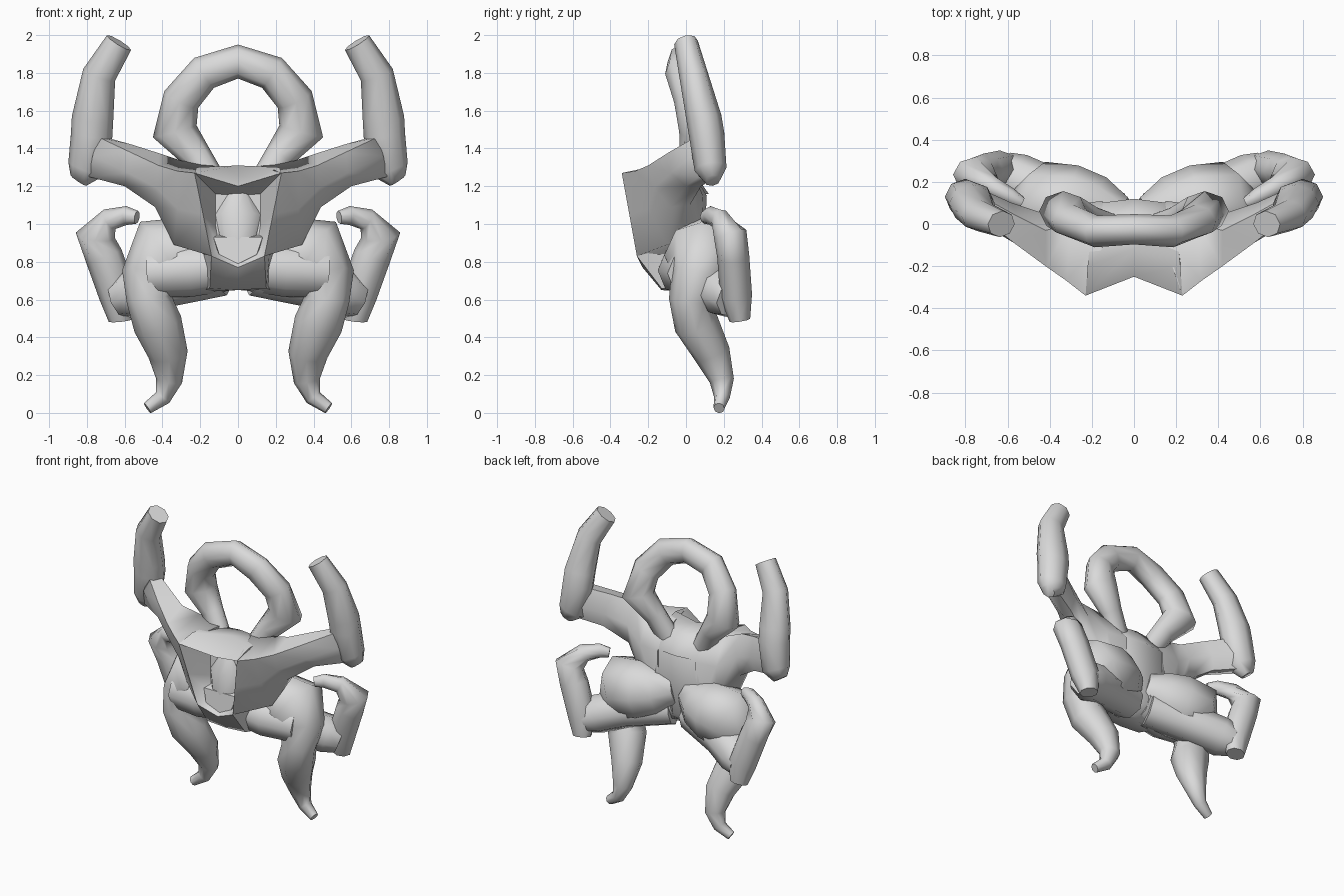
import bpy, bmesh, math
from mathutils import Vector

default_cube = bpy.data.objects.get("Cube")
if default_cube:
    bpy.data.objects.remove(default_cube, do_unlink=True)

clay = bpy.data.materials.new("clay grey")
clay.use_nodes = True
clay.diffuse_color = (0.7, 0.7, 0.7, 1)
clay.node_tree.nodes["Principled BSDF"].inputs["Base Color"].default_value = clay.diffuse_color


def loft(name, rings, mirrored=False, smooth_angle=60):
    """Join equal-length point rings with quads and cap both ends."""
    bm = bmesh.new()
    loops = [[bm.verts.new(point) for point in ring] for ring in rings]
    for lower, upper in zip(loops, loops[1:]):
        count = len(lower)
        for i in range(count):
            j = (i + 1) % count
            bm.faces.new((lower[i], lower[j], upper[j], upper[i]))
    bm.faces.new(loops[0])
    bm.faces.new(loops[-1])
    bmesh.ops.recalc_face_normals(bm, faces=bm.faces)
    mesh = bpy.data.meshes.new(name)
    bm.to_mesh(mesh)
    bm.free()
    mesh.materials.append(clay)
    part = bpy.data.objects.new(name, mesh)
    bpy.context.scene.collection.objects.link(part)
    if mirrored:
        modifier = part.modifiers.new("other side", "MIRROR")
        modifier.use_mirror_merge = False
    bpy.ops.object.select_all(action="DESELECT")
    part.select_set(True)
    bpy.context.view_layer.objects.active = part
    bpy.ops.object.shade_smooth_by_angle(angle=math.radians(smooth_angle))


def limb(name, path, depth=1.0, sides=8, mirrored=True):
    """Sweep a round section along (x, y, z, radius) stations."""
    centres = [Vector(station[:3]) for station in path]
    rings = []
    for i, centre in enumerate(centres):
        before = centres[max(i - 1, 0)]
        after = centres[min(i + 1, len(centres) - 1)]
        incoming = (centre - before).normalized()
        outgoing = (after - centre).normalized()
        tangent = (incoming + outgoing).normalized()
        across = Vector((0, 1, 0)).cross(tangent).normalized()
        deep = tangent.cross(across)
        radius = path[i][3]
        ring = []
        for k in range(sides):
            turn = math.tau * k / sides
            ring.append(centre + radius * (across * math.cos(turn)
                                           + deep * math.sin(turn) * depth))
        rings.append(ring)
    loft(name, rings, mirrored)


def both_halves(half):
    """Complete a ring from its crown-to-chin half."""
    return half + [(-x, y, z) for x, y, z in reversed(half[1:-1])]


# Core body with the hollow face at the front, lofted from recess to back
recess = [(0, -.12, 1.15), (.12, -.14, 1.16), (.12, -.14, 1), (.1, -.15, .88), (0, -.15, .84)]
rim = [(0, -.25, 1.2), (.23, -.34, 1.27), (.185, -.3, 1.05), (.14, -.26, .83), (0, -.23, .77)]
collar = [(0, -.12, 1.31), (.22, -.2, 1.3), (.2, -.15, 1.03), (.15, -.13, .66), (0, -.13, .65)]
shoulder = [(0, .03, 1.29), (.2, 0, 1.29), (.25, .03, 1), (.2, .02, .64), (0, .02, .65)]
spine = [(0, .12, 1.16), (.16, .1, 1.16), (.17, .11, .95), (.12, .1, .74), (0, .1, .72)]
loft("body", [both_halves(half) for half in (recess, rim, collar, shoulder, spine)], smooth_angle=65)

# Chest sides flowing from the face rim out into the upper arms
chest_root = [rim[1], rim[2], rim[3], (.15, .09, .76), (.15, .11, 1.15), (.12, -.02, 1.31)]
chest_side = [(.32, -.27, 1.28), (.32, -.2, 1.08), (.34, -.1, .89),
              (.3, .08, .92), (.3, .09, 1.15), (.3, 0, 1.335)]
arm_root = [(.42, -.2, 1.31), (.43, -.17, 1.19), (.44, -.08, 1.09),
            (.44, .02, 1.1), (.43, .05, 1.24), (.42, -.03, 1.375)]
arm_middle = [(.57, -.09, 1.38), (.58, -.08, 1.27), (.6, 0, 1.2),
              (.6, .08, 1.2), (.58, .1, 1.3), (.56, .04, 1.42)]
elbow = [(.74, .05, 1.46), (.77, .03, 1.36), (.79, .07, 1.25),
         (.79, .16, 1.25), (.78, .19, 1.35), (.74, .14, 1.47)]
loft("chest_and_upper_arm", [chest_root, chest_side, arm_root, arm_middle, elbow],
     mirrored=True, smooth_angle=75)

# Jaw ledge and snout inside the hollow face
ledge_back = [(0, -.11, .95), (.15, -.11, .95), (.1, -.13, .82), (0, -.13, .8)]
ledge_front = [(0, -.2, .93), (.13, -.2, .93), (.1, -.22, .84), (0, -.21, .79)]
loft("jaw", [both_halves(ledge_back), both_halves(ledge_front)])
limb("snout", [(0, -.12, 1.17, .05), (0, -.14, 1.05, .12), (0, -.16, .9, .09)], .5, mirrored=False)

# Raised forearms
limb("raised_forearm", [(.845, .14, 1.23, .05), (.805, .13, 1.29, .1), (.775, .11, 1.47, .11),
                        (.77, .095, 1.56, .11), (.735, .04, 1.79, .09), (.63, 0, 1.96, .075)], .85)

# Lower arms with inward hooked hands
limb("lower_arm", [(.08, .03, .74, .12), (.38, .13, .69, .13),
                   (.56, .21, .63, .13), (.63, .25, .6, .1)])
limb("hooked_forearm", [(.62, .285, .49, .065), (.635, .265, .62, .1), (.71, .25, .83, .1),
                        (.755, .235, .94, .105), (.68, .18, 1.025, .06), (.59, .13, 1.045, .05),
                        (.535, .1, 1.035, .035)], .85)

# Hips bridging the body to the legs
limb("hip", [(.04, -.01, .78, .13), (.25, -.01, .755, .14), (.46, .03, .74, .13)])

# Bent legs with bulging thighs and turned-out toes
limb("leg", [(.06, .03, .88, .11), (.17, .07, .85, .17), (.28, .09, .83, .205),
             (.4, .09, .82, .225), (.465, .06, .71, .155), (.47, .02, .6, .12),
             (.425, .055, .47, .13), (.37, .14, .31, .105), (.365, .19, .17, .07),
             (.4, .19, .08, .045), (.48, .175, .025, .032)], .92)

# Halo-like loop rising behind the head
halo_side = [(.14, 0, 1.22, .08), (.22, .03, 1.36, .08), (.335, .06, 1.49, .12),
             (.3, .015, 1.66, .1), (.18, -.035, 1.8, .095), (0, -.025, 1.86, .09)]
halo = halo_side + [(-x, y, z, r) for x, y, z, r in reversed(halo_side[:-1])]
limb("halo", halo, .8, mirrored=False)
